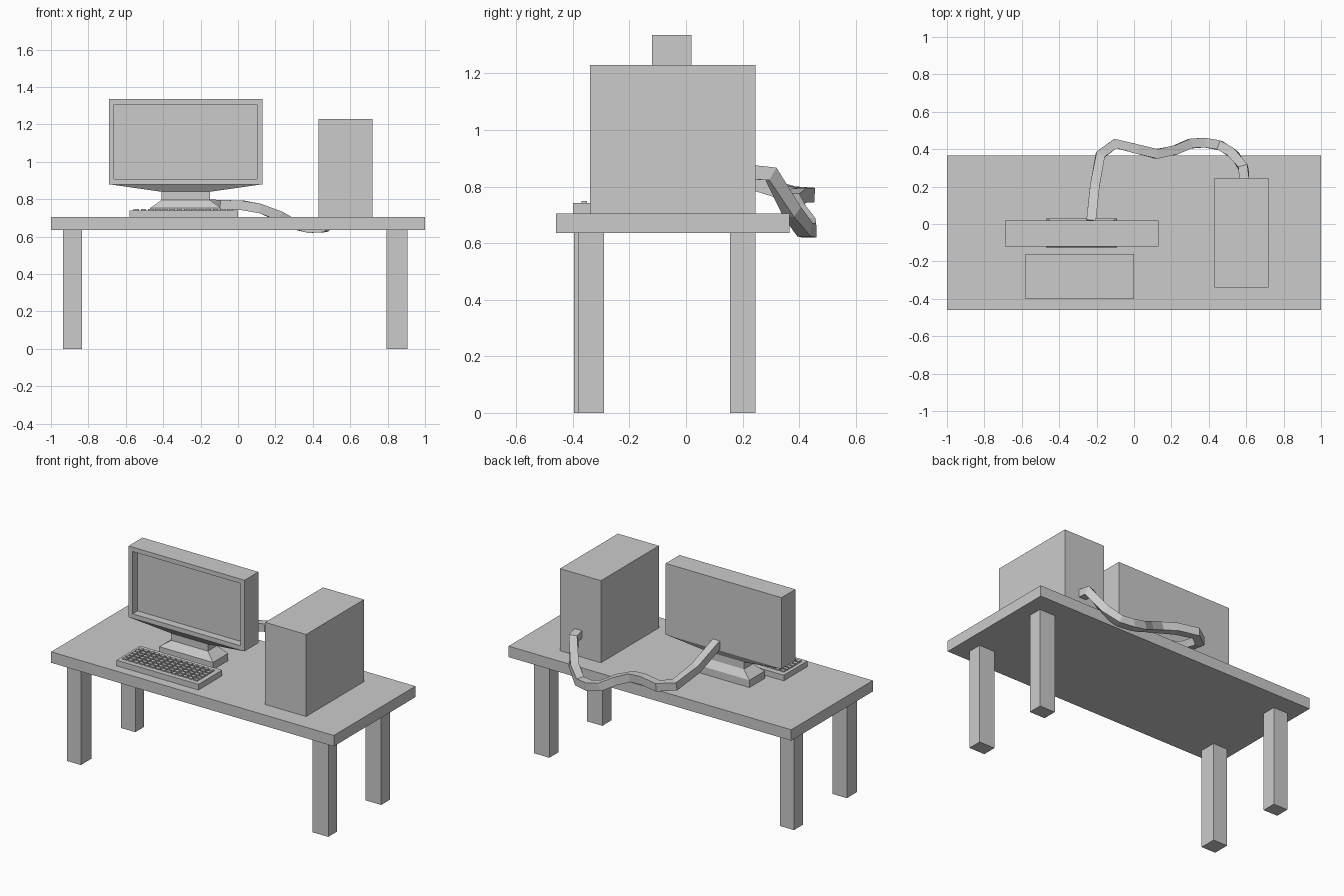
import bpy, bmesh, math

if "Cube" in bpy.data.objects:
    bpy.data.objects.remove(bpy.data.objects["Cube"])

grey = bpy.data.materials.new("plain grey")
grey.diffuse_color = (0.6, 0.6, 0.6, 1)
grey.use_nodes = True
grey.node_tree.nodes["Principled BSDF"].inputs["Base Color"].default_value = grey.diffuse_color


def finish(name, bm):
    bmesh.ops.recalc_face_normals(bm, faces=bm.faces)
    me = bpy.data.meshes.new(name)
    bm.to_mesh(me)
    bm.free()
    me.materials.append(grey)
    ob = bpy.data.objects.new(name, me)
    bpy.context.collection.objects.link(ob)
    return ob


def add_loft(bm, rings):
    """Stack of rectangles (x0, x1, y0, y1, z), capped at both ends."""
    loops = [[bm.verts.new(p) for p in ((x0, y0, z), (x1, y0, z), (x1, y1, z), (x0, y1, z))]
             for x0, x1, y0, y1, z in rings]
    for a, b in zip(loops, loops[1:]):
        for i in range(4):
            j = (i + 1) % 4
            bm.faces.new((a[i], a[j], b[j], b[i]))
    bm.faces.new(loops[0][::-1])
    bm.faces.new(loops[-1])


def loft(name, rings):
    bm = bmesh.new()
    add_loft(bm, rings)
    return finish(name, bm)


def box(name, x0, x1, y0, y1, z0, z1):
    return loft(name, [(x0, x1, y0, y1, z0), (x0, x1, y0, y1, z1)])


# Desk
TOP = 0.705
box("desk_top", -1, 1, -0.46, 0.365, 0.635, TOP)
box("front_left_leg", -0.935, -0.835, -0.395, -0.29, 0, 0.636)
box("front_right_leg", 0.795, 0.905, -0.38, -0.29, 0, 0.636)
box("back_left_leg", -0.935, -0.835, 0.155, 0.245, 0, 0.636)
box("back_right_leg", 0.795, 0.905, 0.155, 0.245, 0, 0.636)

# Computer case
box("computer_tower", 0.43, 0.72, -0.34, 0.245, TOP, 1.23)

# Monitor stand: slab, sloped shoulder, neck
base, neck = (-0.47, -0.09, -0.125, 0.03), (-0.41, -0.15, -0.09, 0.0)
loft("monitor_stand", [(*base, TOP), (*base, 0.752), (*neck, 0.795), (*neck, 0.842)])

# Monitor body with tapered underside and a recessed screen
body = (-0.69, 0.13, -0.12, 0.02)
bm = bmesh.new()
add_loft(bm, [(*neck, 0.84), (*body, 0.88), (*body, 1.335)])
bmesh.ops.recalc_face_normals(bm, faces=bm.faces)
front = next(f for f in bm.faces if f.normal.y < -0.99)
bmesh.ops.inset_region(bm, faces=[front], thickness=0.04)
inner = bmesh.ops.extrude_face_region(bm, geom=[front])["geom"]
bmesh.ops.translate(bm, vec=(0, 0.05, 0), verts=[v for v in inner if isinstance(v, bmesh.types.BMVert)])
bmesh.ops.delete(bm, geom=[front], context="FACES_ONLY")
finish("monitor", bm)

# Keyboard
box("keyboard", -0.58, 0, -0.40, -0.16, TOP, 0.741)
bm = bmesh.new()
cols, rows = 14, 6
for c in range(cols):
    for r in range(rows):
        x, y = -0.558 + c * 0.0385, -0.37 + r * 0.031
        add_loft(bm, [(x, x + 0.028, y, y + 0.021, 0.74), (x, x + 0.028, y, y + 0.021, 0.749)])
finish("keyboard_keys", bm)

# Square cable hanging behind the desk from monitor to tower
path = [(-0.23, 0.01, 0.92), (-0.21, 0.20, 0.825), (-0.18, 0.37, 0.775), (-0.10, 0.43, 0.77),
        (0.02, 0.40, 0.768), (0.12, 0.375, 0.75), (0.22, 0.395, 0.71), (0.30, 0.43, 0.665),
        (0.38, 0.435, 0.645), (0.46, 0.42, 0.648), (0.53, 0.375, 0.71), (0.585, 0.30, 0.845),
        (0.59, 0.235, 0.85)]
cu = bpy.data.curves.new("cable", "CURVE")
cu.dimensions = "3D"
cu.twist_mode = "Z_UP"
cu.bevel_depth = 0.036
cu.bevel_resolution = 0
cu.use_fill_caps = True
sp = cu.splines.new("POLY")
sp.use_smooth = False
sp.points.add(len(path) - 1)
for p, co in zip(sp.points, path):
    p.co = (*co, 1)
    p.tilt = math.pi / 4
cu.materials.append(grey)
bpy.context.collection.objects.link(bpy.data.objects.new("cable", cu))
